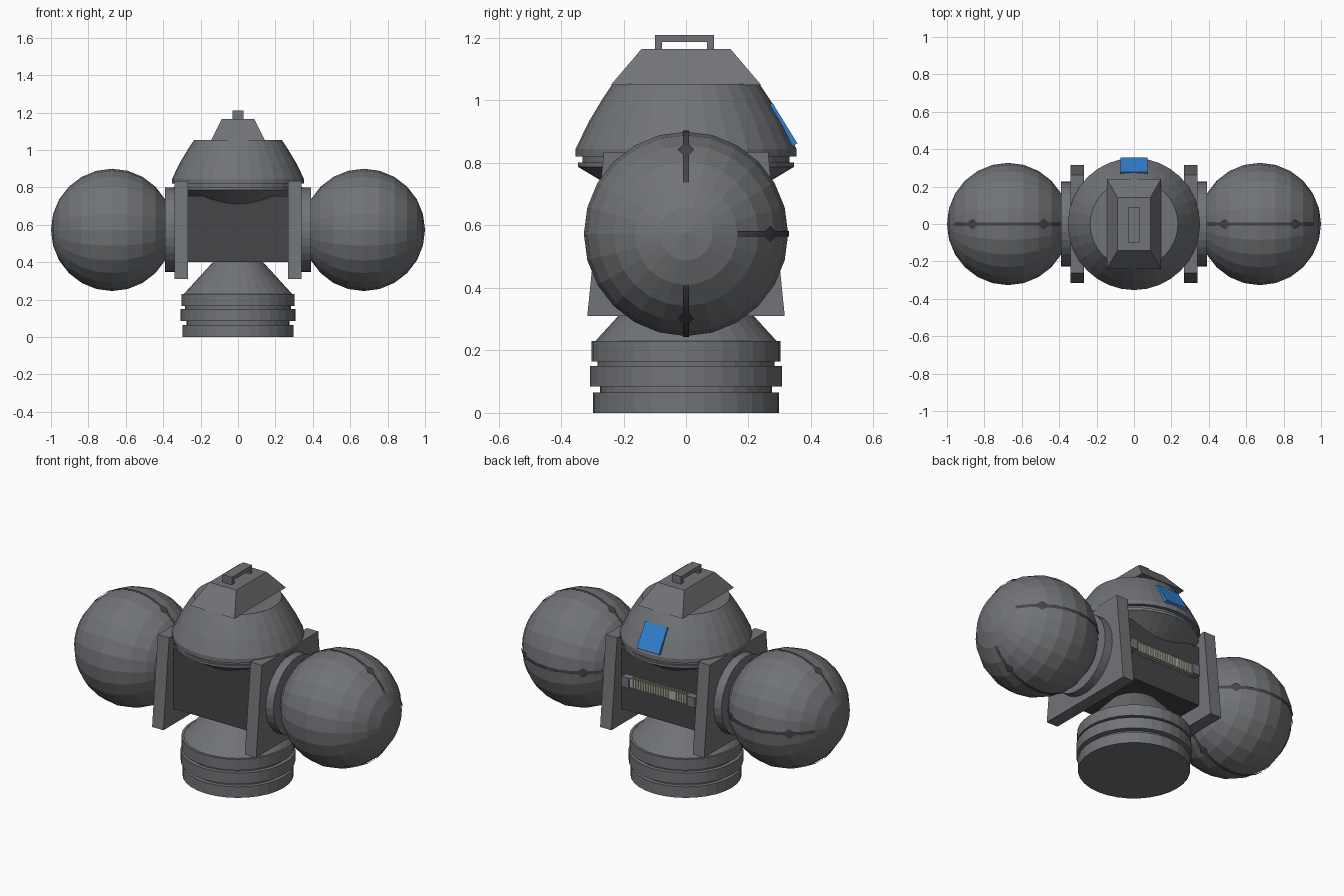
import bpy, bmesh, math
from mathutils import Matrix, Vector

if "Cube" in bpy.data.objects:
    bpy.data.objects.remove(bpy.data.objects["Cube"])


def material(name, rgb):
    m = bpy.data.materials.new(name)
    m.diffuse_color = (*rgb, 1)
    m.use_nodes = True
    m.node_tree.nodes["Principled BSDF"].inputs["Base Color"].default_value = m.diffuse_color
    return m


GREY = material("body grey", (0.165, 0.173, 0.184))
DARK = material("core dark grey", (0.062, 0.058, 0.066))
BLUE = material("panel blue", (0.03, 0.22, 0.64))
PALE = material("lamp pale", (0.42, 0.42, 0.35))


def finish(name, bm, mat):
    bmesh.ops.recalc_face_normals(bm, faces=bm.faces)
    me = bpy.data.meshes.new(name)
    bm.to_mesh(me)
    bm.free()
    me.materials.append(mat)
    ob = bpy.data.objects.new(name, me)
    bpy.context.collection.objects.link(ob)
    return ob


def frustum(name, z0, z1, bottom, top, mat, x=0, y=0):
    """Box whose bottom and top half sizes may differ."""
    bm = bmesh.new()
    for v in bmesh.ops.create_cube(bm, size=2)["verts"]:
        half = top if v.co.z > 0 else bottom
        v.co = (x + v.co.x * half[0], y + v.co.y * half[1], z1 if v.co.z > 0 else z0)
    return finish(name, bm, mat)


def box(name, x, y, z, mat):
    hx, hy = (x[1] - x[0]) / 2, (y[1] - y[0]) / 2
    return frustum(name, z[0], z[1], (hx, hy), (hx, hy), mat, x[0] + hx, y[0] + hy)


def lathe(name, profile, mat, n=32):
    """Spin (radius, z) points around z and cap both ends."""
    bm = bmesh.new()
    rings = [[bm.verts.new((r * math.cos(2 * math.pi * i / n), r * math.sin(2 * math.pi * i / n), z))
              for i in range(n)] for r, z in profile]
    for a, b in zip(rings, rings[1:]):
        for i in range(n):
            j = (i + 1) % n
            bm.faces.new((a[i], a[j], b[j], b[i]))
    bm.faces.new(rings[0])
    bm.faces.new(rings[-1])
    return finish(name, bm, mat)


# Stepped base and neck cone
lathe("base", [(0.298, 0), (0.298, 0.065), (0.275, 0.065), (0.275, 0.085), (0.307, 0.085),
               (0.307, 0.15), (0.283, 0.15), (0.283, 0.165), (0.303, 0.165), (0.303, 0.23),
               (0.29, 0.23), (0.13, 0.405)], GREY)

# Dark core block
box("core", (-0.27, 0.27), (-0.22, 0.22), (0.40, 0.755), DARK)

# Dome with tapered underside and rim grooves
lathe("dome", [(0.20, 0.70), (0.345, 0.787), (0.345, 0.802), (0.332, 0.802), (0.332, 0.82),
               (0.353, 0.82), (0.353, 0.845), (0.312, 0.93), (0.27, 1.0), (0.235, 1.053)], GREY)

# Cap block and carry handle
frustum("cap", 1.05, 1.165, (0.145, 0.24), (0.088, 0.142), GREY)
box("handle_bar", (-0.03, 0.03), (-0.10, 0.09), (1.187, 1.21), GREY)
for label, y in (("front", -0.10), ("back", 0.067)):
    box("handle_leg_" + label, (-0.03, 0.03), (y, y + 0.023), (1.16, 1.19), GREY)

# Tilted blue panel on the back of the dome
bm = bmesh.new()
tilt = math.atan2(0.08, 0.13)
bmesh.ops.create_cube(bm, size=1, matrix=Matrix.Translation((0, 0.308, 0.922))
                      @ Matrix.Rotation(tilt, 4, 'X') @ Matrix.Diagonal((0.145, 0.02, 0.152, 1)))
finish("blue_panel", bm, BLUE)

# Ribbed lamp bar on the back
box("lamp_bar", (-0.195, 0.195), (0.215, 0.25), (0.56, 0.61), PALE)
for i in range(24):
    x = -0.19 + i * 0.38 / 23
    box("lamp_rib", (x - 0.004, x + 0.004), (0.215, 0.254), (0.555, 0.615), PALE)

R, CX, CZ = 0.327, 0.673, 0.573


def slit(name, side, angle):
    """Narrow dark strip with two diamonds, running over the ball along x."""
    bm = bmesh.new()
    out = Vector((0, math.cos(angle), math.sin(angle)))
    across = Vector((0, -math.sin(angle), math.cos(angle)))
    prev = None
    for deg in range(30, 155, 5):
        t = math.radians(deg)
        w = 0.026 if deg in (55, 125) else 0.009
        c = Vector((side * (CX + (R + 0.003) * math.cos(t)), 0, CZ)) + out * (R + 0.003) * math.sin(t)
        pair = [bm.verts.new(c + across * s * w) for s in (-1, 1)]
        if prev:
            bm.faces.new((prev[0], prev[1], pair[1], pair[0]))
        prev = pair
    finish(name, bm, DARK)


for side, label in ((-1, "left"), (1, "right")):
    # Side plate, wider at the bottom
    frustum("side_plate_" + label, 0.31, 0.835, (0.037, 0.316), (0.037, 0.263), GREY, side * 0.303)
    # Lamp bracket
    x = side * 0.215
    box("lamp_bracket_" + label, (x - 0.024, x + 0.024), (0.21, 0.262), (0.555, 0.615), GREY)
    # Round flange
    turn = Matrix.Translation((side * 0.36, 0, CZ)) @ Matrix.Rotation(math.pi / 2, 4, 'Y')
    bm = bmesh.new()
    bmesh.ops.create_cone(bm, cap_ends=True, segments=32, radius1=0.226, radius2=0.226,
                          depth=0.06, matrix=turn)
    finish("flange_" + label, bm, GREY)
    # Faceted ball with its poles on the x axis
    bm = bmesh.new()
    bmesh.ops.create_uvsphere(bm, u_segments=24, v_segments=12, radius=R,
                              matrix=Matrix.Translation((side * CX, 0, CZ))
                              @ Matrix.Rotation(math.pi / 2, 4, 'Y'))
    finish("ball_" + label, bm, GREY)
    # Dark slits on top, bottom and back
    for where, angle in (("top", math.pi / 2), ("bottom", -math.pi / 2), ("back", 0)):
        slit(f"slit_{where}_{label}", side, angle)
